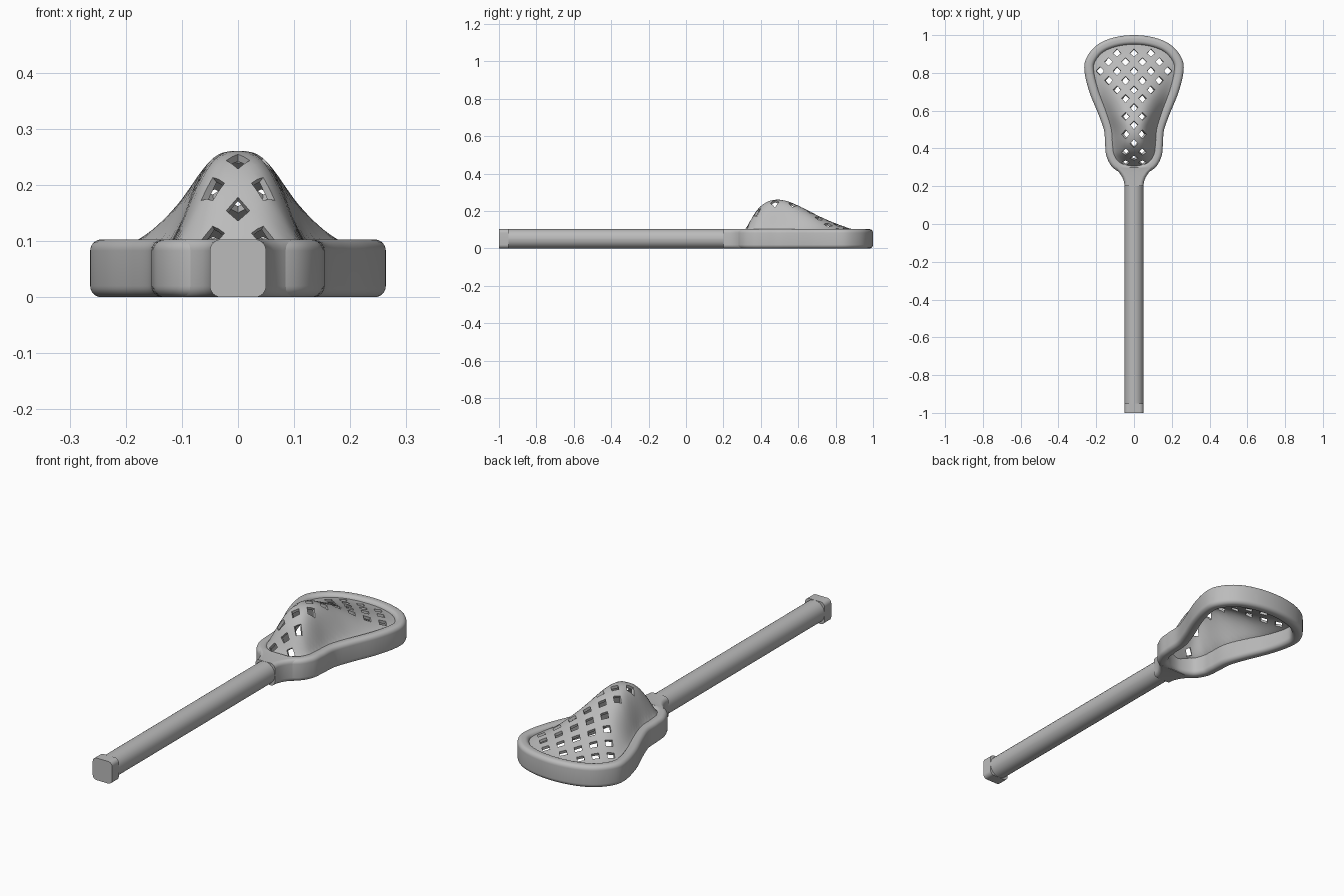
import bpy, bmesh, math
from math import cos, sin, pi, floor

cube = bpy.data.objects.get("Cube")
if cube:
    bpy.data.objects.remove(cube, do_unlink=True)

H = 0.103          # thickness of the stick and rim
grey = bpy.data.materials.new("plain_grey")
grey.use_nodes = True
grey.diffuse_color = (0.5, 0.5, 0.5, 1)
grey.node_tree.nodes["Principled BSDF"].inputs["Base Color"].default_value = (0.5, 0.5, 0.5, 1)


def finish(name, bm, thickness=0):
    mesh = bpy.data.meshes.new(name)
    bm.to_mesh(mesh)
    bm.free()
    ob = bpy.data.objects.new(name, mesh)
    bpy.context.collection.objects.link(ob)
    mesh.materials.append(grey)
    bpy.ops.object.select_all(action='DESELECT')
    ob.select_set(True)
    bpy.context.view_layer.objects.active = ob
    if thickness:
        mod = ob.modifiers.new("thickness", 'SOLIDIFY')
        mod.thickness = thickness
        mod.offset = -1
        bpy.ops.object.modifier_apply(modifier=mod.name)
    bpy.ops.object.shade_smooth_by_angle(angle=math.radians(40))
    return ob


def rounded_rect(half, r, n=6):
    """Cross-section as (sideways, height) pairs."""
    pts = []
    for q, (sx, sz) in enumerate([(1, 1), (-1, 1), (-1, -1), (1, -1)]):
        for k in range(n + 1):
            a = (q + k / n) * pi / 2
            pts.append((sx * (half - r) + r * cos(a),
                        H / 2 + sz * (H / 2 - r) + r * sin(a)))
    return pts


def loft(name, sections, closed=False):
    bm = bmesh.new()
    rings = [[bm.verts.new(p) for p in s] for s in sections]
    n = len(rings[0])
    for i in range(len(rings) if closed else len(rings) - 1):
        a, b = rings[i], rings[(i + 1) % len(rings)]
        for k in range(n):
            bm.faces.new((a[k], a[(k + 1) % n], b[(k + 1) % n], b[k]))
    if not closed:
        bm.faces.new(rings[0])
        bm.faces.new(rings[-1])
    bmesh.ops.remove_doubles(bm, verts=bm.verts, dist=0.00001)
    bmesh.ops.recalc_face_normals(bm, faces=bm.faces)
    return finish(name, bm)


def spline(pts, t):
    """Smooth point at parameter t along evenly indexed points."""
    i = max(0, min(len(pts) - 2, floor(t)))
    f = t - i
    p0, p1, p2, p3 = (pts[max(0, min(len(pts) - 1, i + d))] for d in (-1, 0, 1, 2))
    return [0.5 * (2 * b + (c - a) * f + (2 * a - 5 * b + 4 * c - d) * f * f
                   + (3 * b - a - 3 * c + d) * f ** 3)
            for a, b, c, d in zip(p0, p1, p2, p3)]


def straight(name, stations):
    return loft(name, [[(x, y, z) for x, z in rounded_rect(half, r)]
                       for y, half, r in stations])


# Shaft, butt cap and flared throat
straight("shaft", [(-0.96, 0.05, 0.0499), (0.22, 0.05, 0.0499)])
straight("butt_cap", [(-1, 0.05, 0.02), (-0.95, 0.05, 0.02)])
straight("throat", [(0.2, 0.05, 0.02), (0.225, 0.053, 0.02), (0.25, 0.063, 0.02),
                    (0.275, 0.08, 0.02), (0.3, 0.108, 0.02)])

# Head rim: half centreline, mirrored and swept with a rounded section
half_line = [(0, 0.975), (0.1, 0.963), (0.18, 0.928), (0.231, 0.865), (0.236, 0.8),
             (0.21, 0.7), (0.165, 0.59), (0.134, 0.5), (0.128, 0.42),
             (0.12, 0.36), (0.083, 0.307), (0, 0.283)]
STEPS = 8
ctrl = [(-half_line[1][0], half_line[1][1])] + half_line + [(-half_line[-2][0], half_line[-2][1])]
side = [spline(ctrl, 1 + k / STEPS) for k in range((len(half_line) - 1) * STEPS + 1)]
loop = side + [(-x, y) for x, y in side[-2:0:-1]]
rim = []
for i, (x, y) in enumerate(loop):
    (ax, ay), (bx, by) = loop[i - 1], loop[(i + 1) % len(loop)]
    d = math.hypot(bx - ax, by - ay)
    nx, ny = (ay - by) / d, (bx - ax) / d
    rim.append([(x + nx * o, y + ny * o, z) for o, z in rounded_rect(0.025, 0.02)])
loft("head_rim", rim, closed=True)


def rim_width(y):
    for (x0, y0), (x1, y1) in zip(side, side[1:]):
        if y1 <= y <= y0:
            return x0 + (x1 - x0) * (y0 - y) / max(y0 - y1, 1e-6)
    return 0


# Pocket: centre profile (y, z) with one point per row of holes
profile = [(0.295, 0.07), (0.325, 0.115), (0.348, 0.155), (0.38, 0.205), (0.425, 0.245),
           (0.475, 0.26), (0.525, 0.257), (0.57, 0.242), (0.617, 0.22), (0.665, 0.196),
           (0.71, 0.173), (0.76, 0.15), (0.81, 0.13), (0.86, 0.112), (0.905, 0.098),
           (0.95, 0.088), (0.985, 0.085)]
FIRST, BASE = -10, 0.085


def pocket_point(a, b):
    x = 0.045 * (a + b)
    y, z = spline(profile, max(0, min(len(profile) - 1, a - b - FIRST)))
    t = min(1, abs(x) / max(rim_width(y), 0.001))
    return x, y, BASE + (z - BASE) * (1 - t ** 3) ** 2


def is_hole(a, b):
    ca, cb = round(a), round(b)
    if max(abs(a - ca), abs(b - cb)) > 0.233:
        return False
    row, col = ca - cb, abs(ca + cb)
    return -9 <= row <= 4 and col <= max(4 - abs(row - 2), 1)


# Diagonal lattice, leaving out the diamond holes and everything beyond the rim
ticks = [k + f for k in range(-9, 10) for f in (-0.233, 0, 0.233, 0.411, 0.589)]
bm = bmesh.new()
verts = {}
for a0, a1 in zip(ticks, ticks[1:]):
    for b0, b1 in zip(ticks, ticks[1:]):
        am, bmid = (a0 + a1) / 2, (b0 + b1) / 2
        if not FIRST <= am - bmid <= FIRST + len(profile) - 1:
            continue
        x, y, z = pocket_point(am, bmid)
        if abs(x) > rim_width(y) or is_hole(am, bmid):
            continue
        face = []
        for key in ((a0, b0), (a0, b1), (a1, b1), (a1, b0)):
            if key not in verts:
                verts[key] = bm.verts.new(pocket_point(*key))
            face.append(verts[key])
        bm.faces.new(face)
finish("net_pocket", bm, thickness=0.013)
